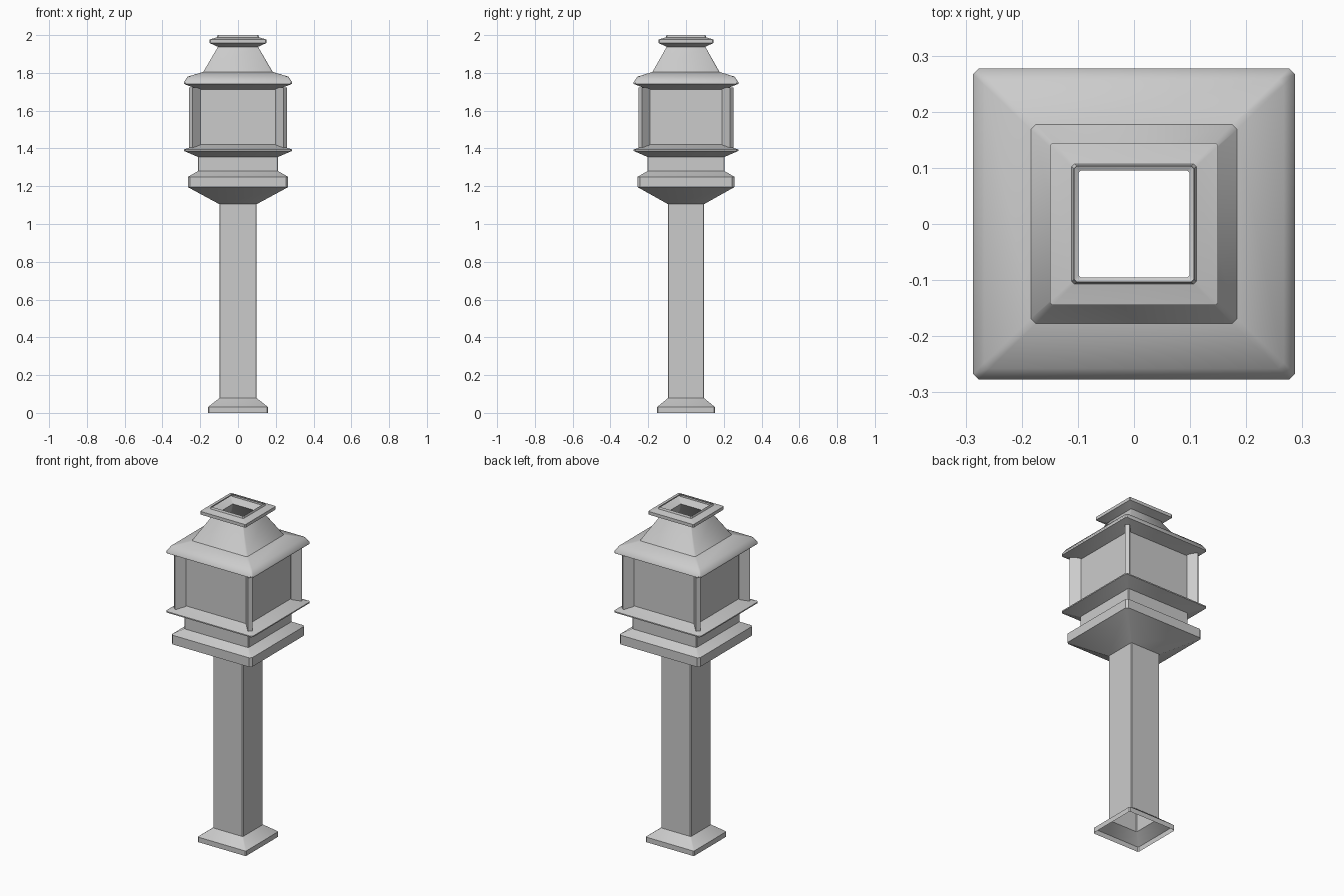
import bpy, bmesh, math
from mathutils import Matrix

cube = bpy.data.objects.get("Cube")
if cube:
    bpy.data.objects.remove(cube, do_unlink=True)

DEPTH = 0.965  # the plan is slightly narrower front to back

stone = bpy.data.materials.new("grey_stone")
stone.use_nodes = True
GREY = (0.6, 0.6, 0.6, 1)
stone.diffuse_color = GREY
stone.node_tree.nodes["Principled BSDF"].inputs["Base Color"].default_value = GREY


def finish(bm, name, angle):
    mesh = bpy.data.meshes.new(name)
    bm.to_mesh(mesh)
    bm.free()
    mesh.materials.append(stone)
    obj = bpy.data.objects.new(name, mesh)
    bpy.context.collection.objects.link(obj)
    bpy.ops.object.select_all(action='DESELECT')
    obj.select_set(True)
    bpy.context.view_layer.objects.active = obj
    bpy.ops.object.shade_smooth_by_angle(angle=math.radians(angle))
    return obj


def square_ring(bm, half, z, cut):
    """Ring of a rectangle with clipped corners, counter-clockwise."""
    x, y = half, half * DEPTH
    corners = [(x, -y + cut), (x, y - cut), (x - cut, y), (-x + cut, y),
               (-x, y - cut), (-x, -y + cut), (-x + cut, -y), (x - cut, -y)]
    return [bm.verts.new((a, b, z)) for a, b in corners]


def square_shell(name, profile):
    """Open sheet through rings of (half width, height, corner cut)."""
    bm = bmesh.new()
    rings = [square_ring(bm, *p) for p in profile]
    for low, high in zip(rings, rings[1:]):
        for i in range(8):
            j = (i + 1) % 8
            bm.faces.new((low[i], low[j], high[j], high[i]))
    return finish(bm, name, 40)


# Hollow foot and shaft
square_shell("foot", [(0.16, 0, 0.006), (0.16, 0.03, 0.006), (0.099, 0.078, 0.004)])
square_shell("shaft", [(0.099, 0.078, 0.004), (0.099, 1.105, 0.004)])

# Flared bracket and neck below the chamber
square_shell("bracket", [(0.099, 1.105, 0.004), (0.265, 1.195, 0.012),
                         (0.265, 1.25, 0.012), (0.212, 1.28, 0.004)])
square_shell("lower_neck", [(0.212, 1.28, 0.004), (0.212, 1.355, 0.004)])
square_shell("sill", [(0.212, 1.355, 0.004), (0.287, 1.387, 0.01),
                      (0.287, 1.394, 0.01), (0.212, 1.42, 0.004)])

# Chamber with a diagonal fin on each corner
square_shell("chamber", [(0.212, 1.42, 0.004), (0.212, 1.713, 0.004)])
for side, sx in (("left", 1), ("right", -1)):
    for end, sy in (("front", -1), ("back", 1)):
        bm = bmesh.new()
        place = (Matrix.Translation((sx * 0.229, sy * 0.229 * DEPTH, 1.563))
                 @ Matrix.Rotation(math.atan2(sy, sx), 4, 'Z')
                 @ Matrix.Diagonal((0.06, 0.025, 0.32, 1)))
        bmesh.ops.create_cube(bm, size=1, matrix=place)
        finish(bm, f"corner_fin_{end}_{side}", 30)

# Roof, tapering chimney and its collar
square_shell("roof", [(0.212, 1.713, 0.004), (0.287, 1.742, 0.01), (0.287, 1.75, 0.01),
                      (0.267, 1.78, 0.01), (0.184, 1.805, 0.009)])
square_shell("chimney", [(0.184, 1.805, 0.009), (0.106, 1.938, 0.004)])
square_shell("collar", [(0.106, 1.938, 0.004), (0.15, 1.958, 0.005), (0.15, 1.977, 0.005),
                        (0.111, 1.988, 0.005), (0.107, 2.0, 0.005)])
